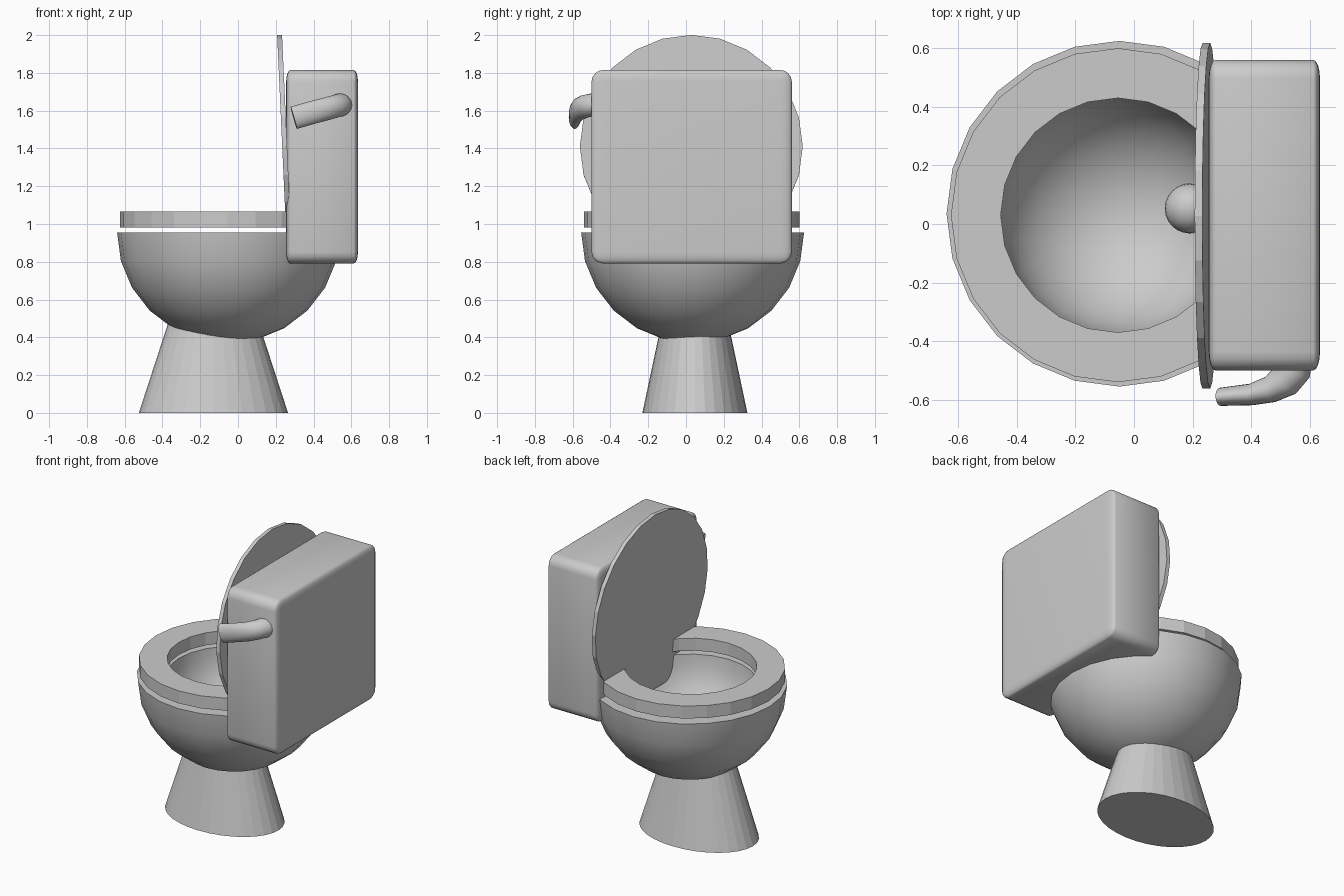
import bpy, bmesh
from math import sin, cos, pi, radians
from mathutils import Matrix, Vector

if "Cube" in bpy.data.objects:
    bpy.data.objects.remove(bpy.data.objects["Cube"])

SIDES = 24
CX, CY, RIM = -0.05, 0.035, 0.955

gray = bpy.data.materials.new("porcelain gray")
gray.diffuse_color = (0.6, 0.6, 0.6, 1)
gray.use_nodes = True
gray.node_tree.nodes["Principled BSDF"].inputs["Base Color"].default_value = gray.diffuse_color


def finish(name, bm, smooth=None):
    """Turn a bmesh into an object, optionally smooth below an angle."""
    bmesh.ops.recalc_face_normals(bm, faces=bm.faces)
    mesh = bpy.data.meshes.new(name)
    bm.to_mesh(mesh)
    bm.free()
    mesh.materials.append(gray)
    ob = bpy.data.objects.new(name, mesh)
    bpy.context.collection.objects.link(ob)
    if smooth:
        bpy.ops.object.select_all(action='DESELECT')
        ob.select_set(True)
        bpy.context.view_layer.objects.active = ob
        bpy.ops.object.shade_smooth_by_angle(angle=radians(smooth))
    return ob


def loft(bm, rings, closed=False):
    """Bridge consecutive vertex rings."""
    n = len(rings[0])
    pairs = list(zip(rings, rings[1:]))
    if closed:
        pairs.append((rings[-1], rings[0]))
    for a, b in pairs:
        for i in range(n):
            j = (i + 1) % n
            bm.faces.new((a[i], a[j], b[j], b[i]))


def circle(bm, cx, cy, z, rx, ry, n):
    return [bm.verts.new((cx + rx * cos(2 * pi * i / n),
                          cy + ry * sin(2 * pi * i / n), z)) for i in range(n)]


# Bowl: hemispherical shell with a wide flat rim
bm = bmesh.new()
steps = 6
profile = [(0.59 * sin(a), RIM - 0.585 * cos(a))
           for a in (pi / 2 * i / steps for i in range(1, steps + 1))]
profile += [(0.41 * sin(a), RIM - 0.41 * cos(a))
            for a in (pi / 2 * i / 8 for i in range(8, 0, -1))]
rings = [circle(bm, CX, CY, z, r, r, SIDES) for r, z in profile]
loft(bm, rings)
for ring, z in ((rings[0], RIM - 0.585), (rings[-1], RIM - 0.41)):
    pole = bm.verts.new((CX, CY, z))
    for i in range(SIDES):
        bm.faces.new((ring[i], ring[(i + 1) % SIDES], pole))
finish("bowl", bm, 40)

# Rounded outlet inside the bowl
bm = bmesh.new()
bmesh.ops.create_uvsphere(bm, u_segments=24, v_segments=12, radius=0.085,
                          matrix=Matrix.Translation((0.19, 0.053, 0.64)))
finish("bowl_outlet", bm, 40)

# Seat: flat ring floating just above the rim
bm = bmesh.new()
loft(bm, [circle(bm, CX - 0.005, 0.03, z, r, r, SIDES)
          for r, z in ((0.57, 0.982), (0.57, 1.065), (0.4, 1.065), (0.4, 0.982))],
     closed=True)
finish("seat", bm)

# Lid: raised disc leaning slightly forward
bm = bmesh.new()
bmesh.ops.create_cone(bm, cap_ends=True, segments=SIDES, radius1=0.59, radius2=0.59,
                      depth=0.026,
                      matrix=Matrix.Translation((0.247, 0.028, 1.411))
                      @ Matrix.Rotation(radians(90 - 2.6), 4, 'Y'))
finish("lid", bm)

# Pedestal: tapering oval foot
bm = bmesh.new()
foot = circle(bm, -0.13, 0.047, 0, 0.395, 0.278, 32)
neck = circle(bm, -0.13, 0.047, 0.5, 0.232, 0.172, 32)
loft(bm, [foot, neck])
bm.faces.new(foot)
bm.faces.new(neck)
finish("pedestal", bm)

# Tank: rounded box, bevelled before scaling so its depth rounding is tighter
bm = bmesh.new()
bmesh.ops.create_cube(bm, size=1)
bmesh.ops.bevel(bm, geom=bm.edges[:], offset=0.06, segments=4, profile=0.5,
                affect='EDGES')
bmesh.ops.transform(bm, verts=bm.verts, matrix=Matrix.Translation((0.445, 0.03, 1.303))
                    @ Matrix.Diagonal((0.38, 1.06, 1.025, 1)))
finish("tank", bm, 50)

# Flush handle: curved lever, thinning towards its flat tip
bm = bmesh.new()
path = [Vector(p) for p in ((0.545, -0.46, 1.632), (0.54, -0.50, 1.63),
                            (0.515, -0.535, 1.623), (0.465, -0.565, 1.609),
                            (0.40, -0.582, 1.592), (0.295, -0.59, 1.562))]
widths = (0.064, 0.064, 0.058, 0.046, 0.037, 0.031)
rings = []
for k, (p, w) in enumerate(zip(path, widths)):
    tangent = (path[min(k + 1, 5)] - path[max(k - 1, 0)]).normalized()
    side = tangent.cross(Vector((0, 0, 1))).normalized()
    up = side.cross(tangent)
    rings.append([bm.verts.new(p + side * w * cos(2 * pi * i / 20)
                               + up * 0.061 * sin(2 * pi * i / 20)) for i in range(20)])
loft(bm, rings)
bm.faces.new(rings[0])
bm.faces.new(rings[-1])
finish("flush_handle", bm, 45)
